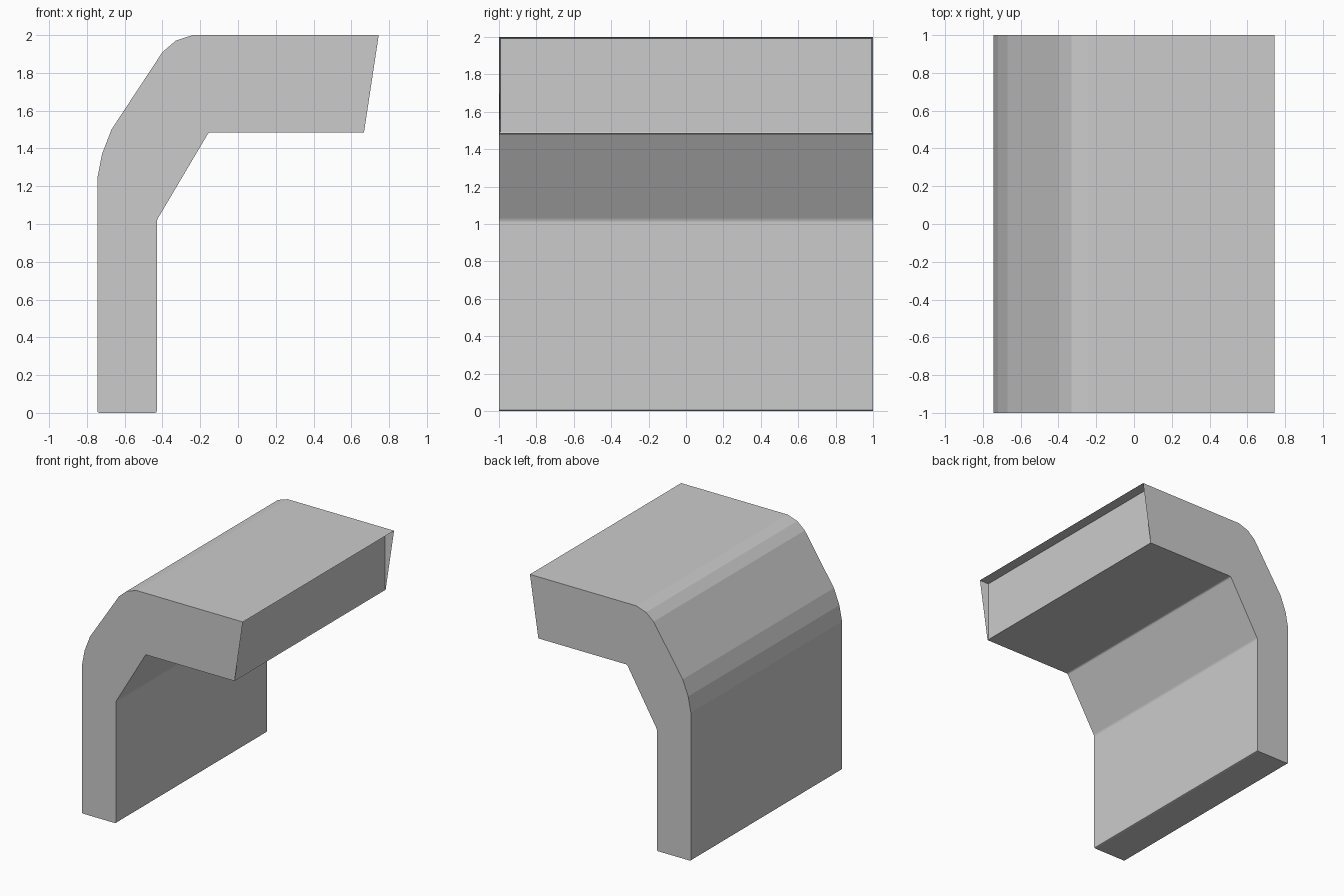
import bpy
import bmesh
from mathutils import Vector

old = bpy.data.objects.get("Cube")
if old:
    bpy.data.objects.remove(old, do_unlink=True)

LIP = 0.01        # wall thickness around the recessed end
RECESS_X = 0.665  # depth position of the recessed end panel

# Single plain material
grey = bpy.data.materials.new("light_grey")
grey.use_nodes = True
colour = (0.6, 0.6, 0.6, 1)
grey.diffuse_color = colour
grey.node_tree.nodes["Principled BSDF"].inputs["Base Color"].default_value = colour

# Side profile: leg, inner brace, overhanging arm, chamfered outer shoulder
profile = [
    (-0.745, 0), (-0.43, 0), (-0.43, 1.02), (-0.155, 1.485),
    (0.667, 1.485), (0.745, 2), (-0.24, 2), (-0.33, 1.97),
    (-0.40, 1.91), (-0.67, 1.50), (-0.72, 1.37), (-0.745, 1.24),
]
softened = profile[:4]  # foot and inner-corner edges that are slightly rounded

bm = bmesh.new()
cap = bm.faces.new([bm.verts.new((x, -1, z)) for x, z in profile])
extruded = bmesh.ops.extrude_face_region(bm, geom=[cap])
moved = [g for g in extruded["geom"] if isinstance(g, bmesh.types.BMVert)]
bmesh.ops.translate(bm, vec=Vector((0, 2, 0)), verts=moved)
bmesh.ops.recalc_face_normals(bm, faces=bm.faces[:])


def on_corner(edge, corner):
    return all(abs(v.co.x - corner[0]) + abs(v.co.z - corner[1]) < 0.001
               for v in edge.verts)


# Small rounded edges along the length
edges = [e for e in bm.edges if any(on_corner(e, c) for c in softened)]
bmesh.ops.bevel(bm, geom=edges, offset=0.01, segments=2, profile=0.5,
                affect='EDGES')

# Recessed upright panel inside the slanted end of the arm
end = max(bm.faces, key=lambda f: f.calc_center_median().x)
bmesh.ops.inset_individual(bm, faces=[end], thickness=LIP, depth=0)
for v in end.verts:
    v.co.x = RECESS_X

bmesh.ops.recalc_face_normals(bm, faces=bm.faces[:])
mesh = bpy.data.meshes.new("overhanging_bracket")
bm.to_mesh(mesh)
bm.free()
mesh.materials.append(grey)
bracket = bpy.data.objects.new("overhanging_bracket", mesh)
bpy.context.collection.objects.link(bracket)
